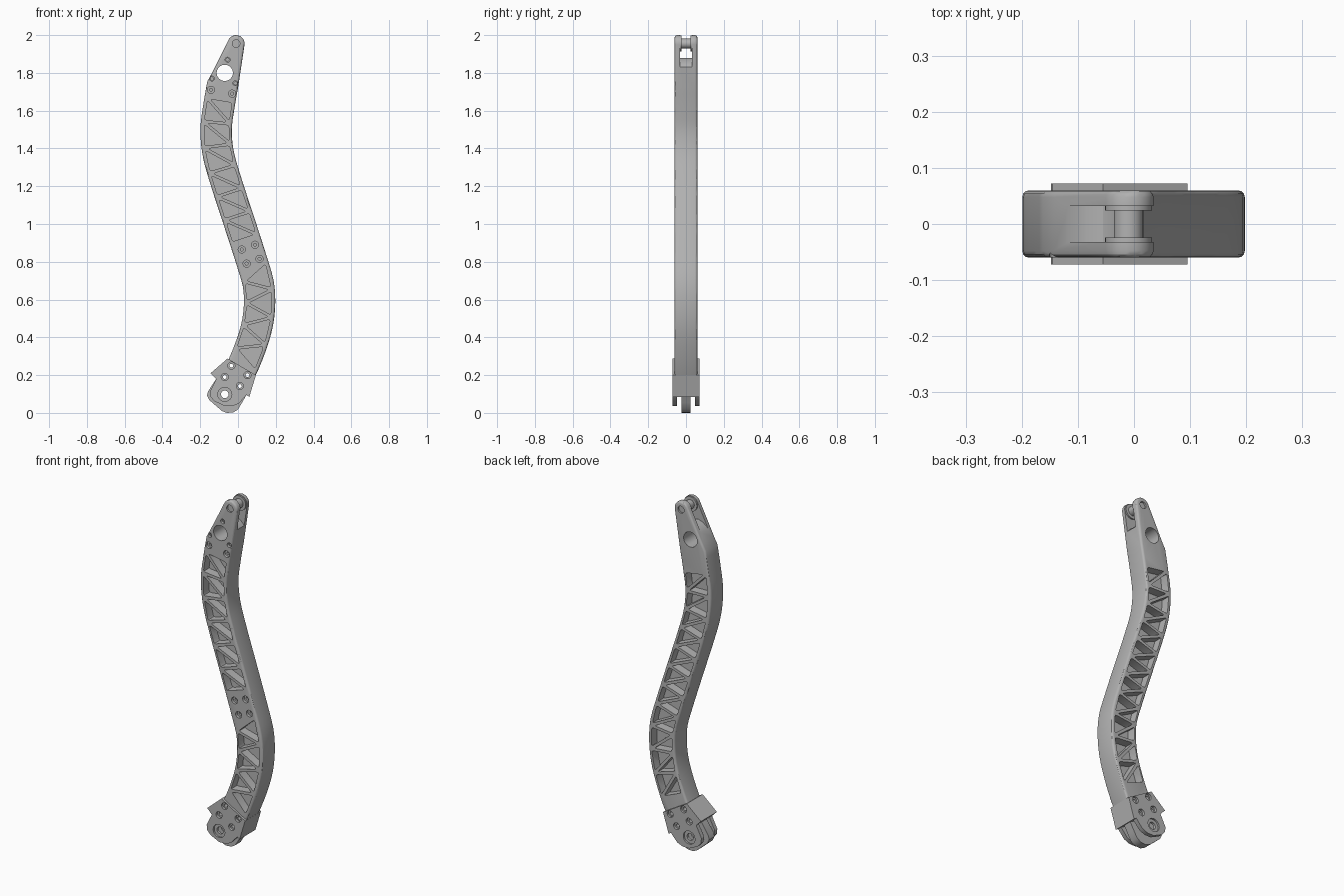
import bpy, bmesh, math
from mathutils import Vector

cube = bpy.data.objects.get("Cube")
if cube:
    bpy.data.objects.remove(cube)

grey = bpy.data.materials.new("plain_grey")
grey.use_nodes = True
grey.diffuse_color = (0.45, 0.45, 0.45, 1)
grey.node_tree.nodes["Principled BSDF"].inputs["Base Color"].default_value = grey.diffuse_color

HALF = 0.083      # half width of the arm
DEPTH = 0.06      # half depth of the arm
WEB = 0.01        # half thickness of the web between the pockets

# Centre line of the arm as (z, x), from the foot to the head
SPINE = [(0.1, -0.055), (0.22, 0.012), (0.34, 0.063), (0.46, 0.1), (0.57, 0.114),
         (0.68, 0.108), (0.8, 0.074), (1.015, 0.005), (1.23, -0.065), (1.37, -0.104),
         (1.5, -0.116), (1.63, -0.1), (1.76, -0.077), (1.9, -0.05)]


def spine(z):
    """Centre x and slope at a height, by smooth interpolation."""
    i = max(k for k in range(1, len(SPINE) - 2) if SPINE[k][0] <= z or k == 1)
    (za, xa), (z0, x0), (z1, x1), (zb, xb) = SPINE[i - 1:i + 3]
    h = z1 - z0
    m0, m1 = (x1 - xa) / (z1 - za), (xb - x0) / (zb - z0)
    t = (z - z0) / h
    c2 = 3 * (x1 - x0) - h * (2 * m0 + m1)
    c3 = 2 * (x0 - x1) + h * (m0 + m1)
    return x0 + h * m0 * t + c2 * t**2 + c3 * t**3, m0 + (2 * c2 * t + 3 * c3 * t**2) / h


def at(z, u):
    """Point on the arm: u = -1 is the left edge on the page, +1 the right."""
    x, slope = spine(z)
    return Vector((x, z)) + Vector((1, -slope)).normalized() * u * HALF


def disc(x, z, r, n=24):
    return [Vector((x + r * math.cos(2 * math.pi * k / n),
                    z + r * math.sin(2 * math.pi * k / n))) for k in range(n)]


def prisms(name, parts):
    """One object from (outline, y0, y1) prisms."""
    bm = bmesh.new()
    for pts, y0, y1 in parts:
        rings = [[bm.verts.new((p[0], y, p[1])) for p in pts] for y in (y0, y1)]
        bm.faces.new(rings[0])
        bm.faces.new(rings[1][::-1])
        for k in range(len(pts)):
            j = (k + 1) % len(pts)
            bm.faces.new((rings[0][j], rings[0][k], rings[1][k], rings[1][j]))
    bmesh.ops.recalc_face_normals(bm, faces=bm.faces)
    mesh = bpy.data.meshes.new(name)
    bm.to_mesh(mesh)
    bm.free()
    mesh.materials.append(grey)
    ob = bpy.data.objects.new(name, mesh)
    bpy.context.collection.objects.link(ob)
    return ob


def apply(ob, kind, **settings):
    mod = ob.modifiers.new(kind, kind)
    for key, value in settings.items():
        setattr(mod, key, value)
    bpy.context.view_layer.objects.active = ob
    bpy.ops.object.modifier_apply(modifier=mod.name)


def cut(ob, parts):
    cutter = prisms("cutter", parts)
    apply(ob, "BOOLEAN", operation='DIFFERENCE', solver='EXACT', object=cutter)
    bpy.data.objects.remove(cutter)


def bevel(ob, width):
    apply(ob, "BEVEL", width=width, segments=3, limit_method='ANGLE', angle_limit=math.radians(50))


def panel(corners, inset=0.008, soft=0.012):
    """Shrink a convex outline and round its corners."""
    n = len(corners)
    area = sum(corners[k - 1].cross(corners[k]) for k in range(n))
    pts = corners if area > 0 else corners[::-1]
    inner = []
    for k in range(n):
        a, b = (pts[k] - pts[k - 1]).normalized(), (pts[(k + 1) % n] - pts[k]).normalized()
        na, nb = Vector((-a.y, a.x)), Vector((-b.y, b.x))
        inner.append(pts[k] + (na + nb) * inset / (1 + na.dot(nb)))
    out = []
    for k in range(n):
        p = inner[k]
        ends = []
        for q in (inner[k - 1], inner[(k + 1) % n]):
            ends.append(p + (q - p).normalized() * min(soft, (q - p).length * 0.3))
        out += [ends[0], (ends[0] + 2 * p + ends[1]) / 4, ends[1]]
    return out


def steps(a, b, n):
    return [a + (b - a) * k / n for k in range(n + 1)]


def ladder(zs, u=0.88):
    """Cells split by one falling diagonal each."""
    out = []
    for top, low in zip(zs, zs[1:]):
        out.append(panel([at(top, -u), at(low, -u), at(low, u)]))
        out.append(panel([at(top, -u), at(top, u), at(low, u)]))
    return out


def zigzag(zs, u=0.88):
    """Triangles pointing left and right in turn."""
    out = []
    for k in range(len(zs) - 2):
        s = u if k % 2 == 0 else -u
        out.append(panel([at(zs[k], s), at(zs[k + 2], s), at(zs[k + 1], -s)]))
    return out


# Arm: curved beam with a tapered, rounded head
PIN = (-0.01, 1.955)
heights = steps(0.2, 1.74, 44)
head = [Vector((PIN[0] + 0.045 * math.cos(math.radians(a)),
                PIN[1] + 0.045 * math.sin(math.radians(a)))) for a in steps(-8, 153, 12)]
outline = [at(z, 1) for z in heights] + head + [Vector((-0.143, 1.79))]
outline += [at(z, -1) for z in reversed(heights)]
arm = prisms("curved_arm", [(outline, -DEPTH, DEPTH)])
bevel(arm, 0.012)

# Truss pockets on both faces
front = ladder(steps(1.66, 0.92, 6)) + zigzag(steps(0.78, 0.25, 8))
back = ladder(steps(1.62, 0.3, 11))
cut(arm, [(p, -0.1, -WEB) for p in front] + [(p, WEB, 0.1) for p in back])

# Fork slot with a rounded floor, and the large round hole
slot = [(-0.2, 1.8), (-0.12, 1.84), (-0.085, 1.868), (-0.055, 1.878), (-0.025, 1.87),
        (0.005, 1.845), (0.03, 1.815), (0.1, 1.75), (0.1, 2.1), (-0.2, 2.1)]
cut(arm, [(slot, -0.032, 0.032)])
cut(arm, [(disc(-0.07, 1.8, 0.043, 32), -0.1, 0.1)])

# Recessed bolt holes on the front face
bolts = [(-0.055, 1.87), (-0.138, 1.77), (-0.143, 1.71), (-0.014, 1.745), (-0.031, 1.69),
         (0.02, 0.865), (0.09, 0.89), (0.046, 0.79), (0.114, 0.815)]
cut(arm, [(disc(x, z, 0.013 if z > 1.73 else 0.019), -0.1, -0.045) for x, z in bolts])
cut(arm, [(disc(x, z, 0.008), -0.1, -0.034) for x, z in bolts])
cut(arm, [(disc(*PIN, 0.02), s * 0.05, s * 0.1) for s in (-1, 1)])

# Fork pin with a thicker collar on each prong
pin = prisms("fork_pin", [(disc(*PIN, 0.026), -0.045, 0.045)])
collars = prisms("fork_collars", [(disc(*PIN, 0.042), s * 0.024, s * 0.036) for s in (-1, 1)])

# Foot bracket: block round the arm's end, two cheeks and a middle tongue
left, right = (-0.115, 0.18), (0.045, 0.095)
body = prisms("foot_bracket", [([(-0.145, 0.21), (-0.055, 0.288), (0.095, 0.2), (0.06, 0.085),
                                 right, left], -0.072, 0.072)])
cheek_shape = [left, (-0.148, 0.115), (-0.145, 0.085), (-0.125, 0.062), (-0.07, 0.036),
               (-0.03, 0.036), (0.005, 0.05), right]
cheeks = prisms("foot_cheeks", [(cheek_shape, s * 0.048, s * 0.072) for s in (-1, 1)])
tongue_shape = [left, (-0.158, 0.115), (-0.164, 0.093), (-0.152, 0.068), (-0.085, 0.01),
                (-0.06, 0), (-0.025, 0.002), (0.0, 0.018), (0.022, 0.055), right]
tongue = prisms("foot_tongue", [(tongue_shape, -0.024, 0.024)])

# Foot holes: four fixing bolts and the pivot, recessed on both sides
fixings = [(-0.035, 0.25), (-0.07, 0.19), (0.05, 0.2), (0.01, 0.142)]
PIVOT = (-0.07, 0.098)
cut(body, [(disc(x, z, 0.019), s * 0.058, s * 0.1) for x, z in fixings for s in (-1, 1)])
for part in (body, arm):
    cut(part, [(disc(x, z, 0.01), -0.1, 0.1) for x, z in fixings])
cut(cheeks, [(disc(*PIVOT, 0.037, 32), s * 0.062, s * 0.1) for s in (-1, 1)])
for part in (cheeks, tongue):
    cut(part, [(disc(*PIVOT, 0.02), -0.1, 0.1)])

# Smooth the curved surfaces, keep the edges crisp
for ob in (arm, pin, collars, body, cheeks, tongue):
    bpy.ops.object.select_all(action='DESELECT')
    ob.select_set(True)
    bpy.context.view_layer.objects.active = ob
    bpy.ops.object.shade_smooth_by_angle(angle=math.radians(30))
